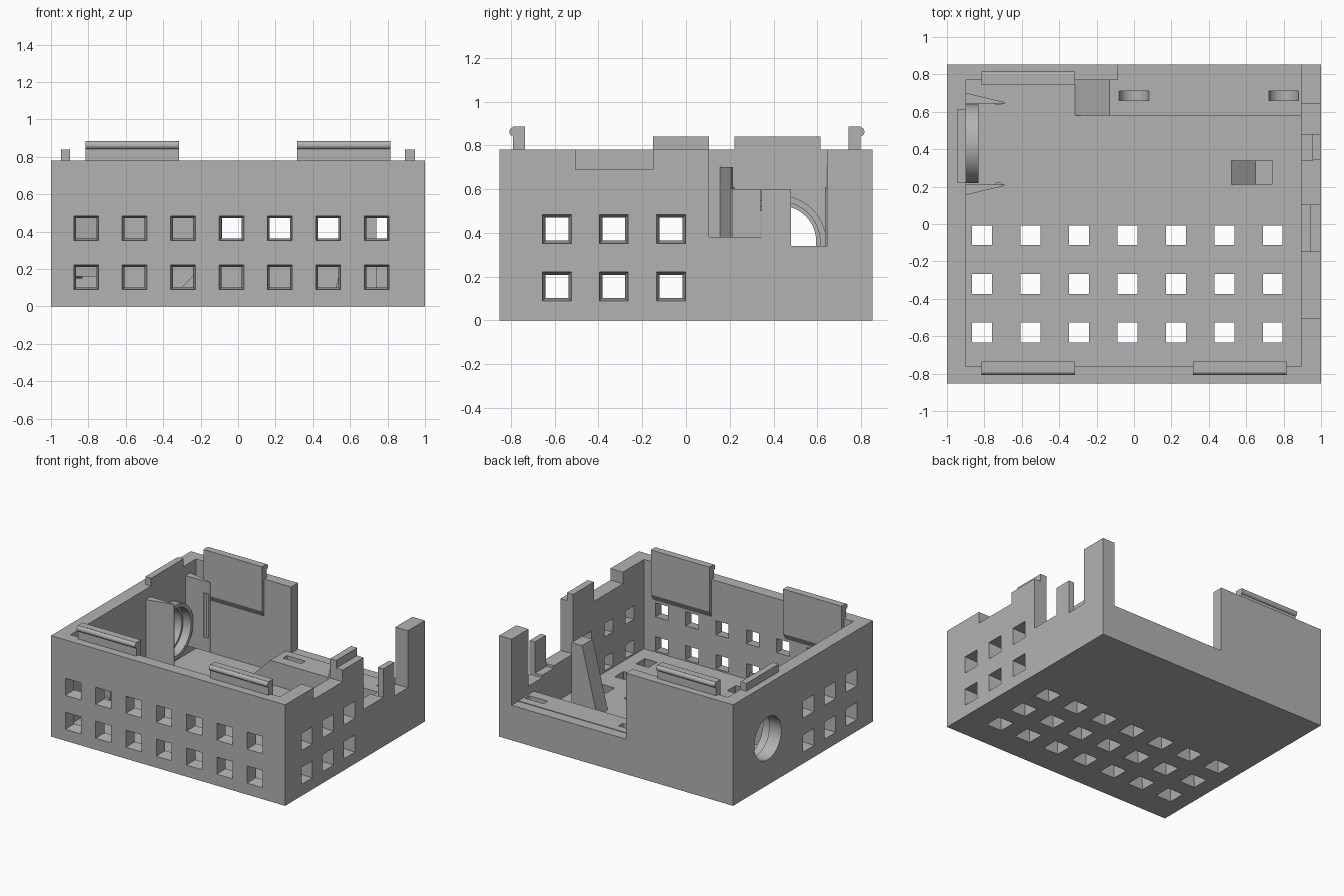
import bpy, bmesh, math
from mathutils import Matrix, Vector

if "Cube" in bpy.data.objects:
    bpy.data.objects.remove(bpy.data.objects["Cube"])

grey = bpy.data.materials.new("grey plastic")
grey.diffuse_color = (0.45, 0.45, 0.45, 1)
grey.use_nodes = True
grey.node_tree.nodes["Principled BSDF"].inputs["Base Color"].default_value = grey.diffuse_color


def finish(name, bm, smooth=False):
    bmesh.ops.recalc_face_normals(bm, faces=bm.faces)
    me = bpy.data.meshes.new(name)
    bm.to_mesh(me)
    bm.free()
    me.materials.append(grey)
    ob = bpy.data.objects.new(name, me)
    bpy.context.collection.objects.link(ob)
    if smooth:
        shade(ob)
    return ob


def shade(ob):
    bpy.ops.object.select_all(action='DESELECT')
    ob.select_set(True)
    bpy.context.view_layer.objects.active = ob
    bpy.ops.object.shade_smooth_by_angle(angle=math.radians(30))


def add_box(bm, x0, x1, y0, y1, z0, z1):
    m = Matrix.Translation(((x0 + x1) / 2, (y0 + y1) / 2, (z0 + z1) / 2))
    bmesh.ops.create_cube(bm, size=1, matrix=m @ Matrix.Diagonal((x1 - x0, y1 - y0, z1 - z0, 1)))


def box(name, *dims):
    bm = bmesh.new()
    add_box(bm, *dims)
    return finish(name, bm)


def prism(name, pts, axis, a, b):
    """Extrude a 2D profile along an axis (the two other axes in order)."""
    bm = bmesh.new()

    def place(p, t):
        c = list(p)
        c.insert(axis, t)
        return bm.verts.new(c)
    lo, hi = [place(p, a) for p in pts], [place(p, b) for p in pts]
    bm.faces.new(lo)
    bm.faces.new(hi)
    for i in range(len(pts)):
        j = (i + 1) % len(pts)
        bm.faces.new((lo[i], lo[j], hi[j], hi[i]))
    return finish(name, bm)


def cylinder(name, centre, r, depth, axis, seg=64):
    bm = bmesh.new()
    rot = Vector((0, 0, 1)).rotation_difference(Vector(axis)).to_matrix().to_4x4()
    bmesh.ops.create_cone(bm, cap_ends=True, segments=seg, radius1=r, radius2=r, depth=depth,
                          matrix=Matrix.Translation(centre) @ rot)
    return finish(name, bm, True)


def cut(ob, *cutters):
    for c in cutters:
        mod = ob.modifiers.new("cut", 'BOOLEAN')
        mod.operation, mod.solver, mod.object = 'DIFFERENCE', 'EXACT', c
        bpy.context.view_layer.objects.active = ob
        bpy.ops.object.modifier_apply(modifier=mod.name)
        bpy.data.objects.remove(c)


def window(bm, origin, normal, u, v, depth=0.1):
    """Square tapered opening, wide on the outside."""
    o, n, u, v = map(Vector, (origin, normal, u, v))
    rings = []
    for d in (-0.01, depth + 0.01):
        h = 0.066 - 0.013 * d / depth
        rings.append([bm.verts.new(o - n * d + u * h * i + v * h * j)
                      for i, j in ((-1, -1), (1, -1), (1, 1), (-1, 1))])
    a, b = rings
    bm.faces.new(a)
    bm.faces.new(b)
    for i in range(4):
        j = (i + 1) % 4
        bm.faces.new((a[i], a[j], b[j], b[i]))


X, Y, Z = (1, 0, 0), (0, 1, 0), (0, 0, 1)
D, TOP, FLOOR, LEDGE = 0.853, 0.78, 0.09, 0.275

# Window grid on front, floor and both sides
bm = bmesh.new()
for i in range(7):
    x = -0.812 + 0.259 * i
    for z in (0.155, 0.417):
        window(bm, (x, -D, z), (0, -1, 0), X, Z)
    for y in (-0.58, -0.32, -0.06):
        window(bm, (x, y, 0), (0, 0, -1), X, Y, FLOOR)
for y in (-0.59, -0.33, -0.068):
    for z in (0.155, 0.417):
        for s in (-1, 1):
            window(bm, (s, y, z), (s, 0, 0), Y, Z)
windows = finish("window_cutter", bm)

# Open-topped case with wall cut-outs
case = box("case", -1, 1, -D, D, 0, TOP)
cut(case,
    box("cavity", -0.897, 0.893, -0.763, 0.77, FLOOR, 1),
    windows,
    box("back_opening", -0.085, 0.893, 0.7, 1, LEDGE - 0.005, 1),
    box("side_notch", 0.85, 1.1, -0.505, -0.15, 0.69, 1),
    box("side_slot_a", 0.85, 1.1, 0.105, 0.345, 0.38, 1),
    box("side_slot_b", 0.85, 1.1, 0.48, 0.645, 0.34, 1),
    box("side_post_top", 0.85, 1.1, 0.34, 0.49, 0.60, 1),
    box("side_post_back", 0.85, 0.955, 0.34, 0.49, 0.36, 1),
    cylinder("round_hole", (-0.95, 0.43, 0.36), 0.165, 0.2, X))
shade(case)

# Round collar around the side hole
collar = cylinder("collar", (-0.868, 0.43, 0.36), 0.21, 0.075, X)
cut(collar, cylinder("collar_bore", (-0.86, 0.43, 0.36), 0.182, 0.2, X))
shade(collar)

# Tapered holding arms beside the collar, each with a bead
for s, tag in ((-1, "front"), (1, "rear")):
    def yy(d):
        return 0.428 + s * d
    prism(tag + "_arm", [(-0.9, yy(0.273)), (-0.69, yy(0.223)), (-0.69, yy(0.217)), (-0.9, yy(0.213))],
          2, 0.16, 0.70)
    prism(tag + "_arm_bead", [(-0.75, yy(0.218)), (-0.735, yy(0.207)), (-0.715, yy(0.207)), (-0.70, yy(0.218))],
          2, 0.27, 0.61)

# Raised ledge along the back with ramp and two grooves
ledge = prism("back_ledge", [(-0.32, 0.085), (-0.13, LEDGE), (0.895, LEDGE), (0.895, 0.085)], 1, 0.58, 0.772)
for x in (0.0, 0.80):
    cut(ledge, cylinder("groove", (x, 0.685, LEDGE + 0.01), 0.08, 0.05, Y, 32))
shade(ledge)

# Sloped prop standing on the floor
prism("prop", [(0.52, 0.085), (0.65, 0.60), (0.74, 0.60), (0.74, 0.085)], 1, 0.21, 0.34)

# Snap clips: plate tapering into the wall, rounded lip on the outside
for name, x0, s, off in (("front_left_clip", -0.815, -1, 0), ("front_right_clip", 0.315, -1, 0),
                         ("rear_clip", -0.815, 1, 0.008)):
    def y(d):
        return s * (d + off)
    prism(name, [(y(0.735), 0.885), (y(0.79), 0.885), (y(0.79), 0.775), (y(0.768), 0.775),
                 (y(0.768), 0.48), (y(0.735), 0.54)], 0, x0, x0 + 0.5)
    cylinder(name + "_lip", (x0 + 0.25, y(0.785), 0.862), 0.022, 0.5, X, 24)

# Locating tabs on the side walls
box("right_tab", 0.893, 0.945, -0.15, 0.105, 0.77, 0.84)
box("left_tab", -0.947, -0.897, 0.222, 0.615, 0.77, 0.84)
